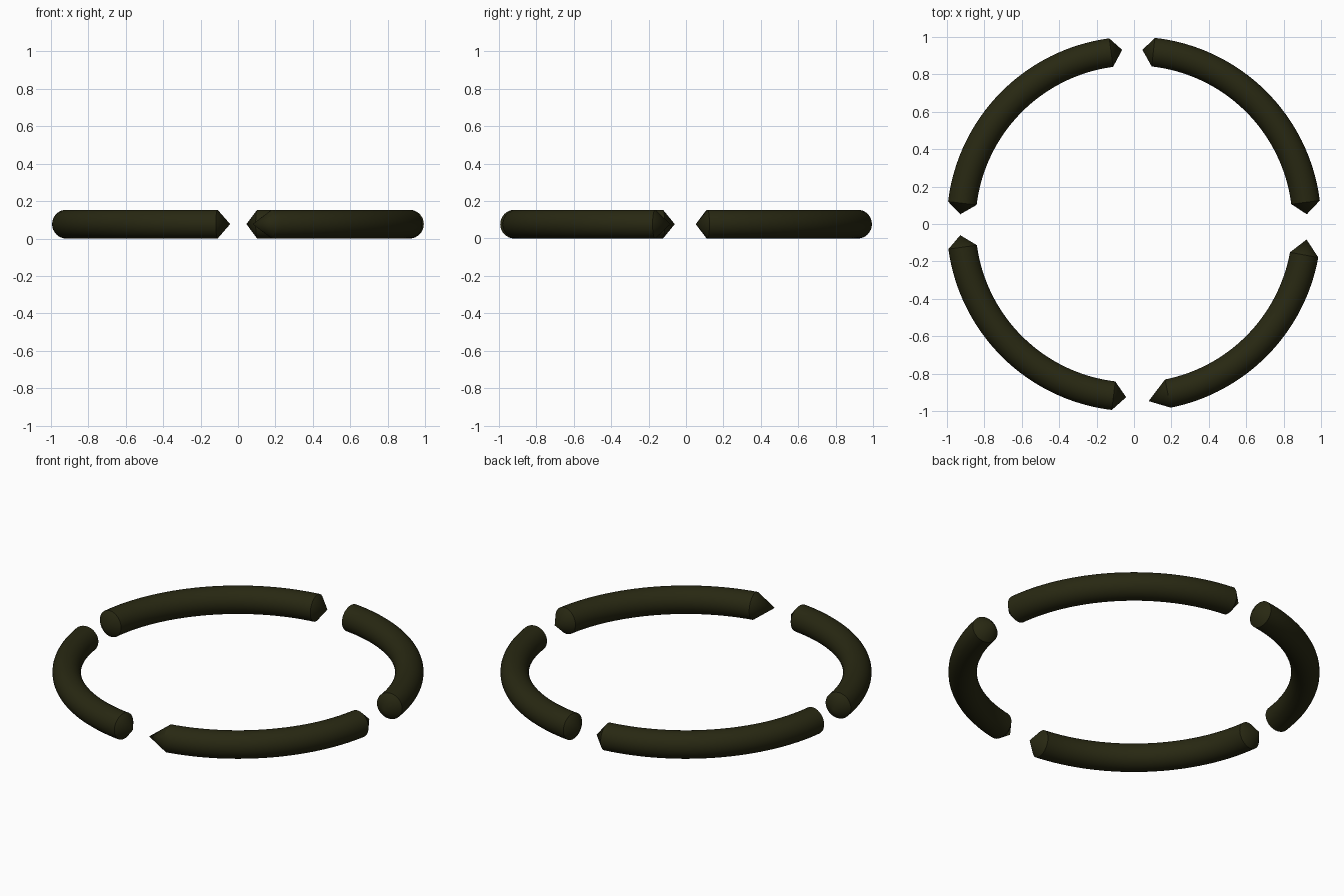
import bpy, bmesh, math
from mathutils import Vector

if "Cube" in bpy.data.objects:
    bpy.data.objects.remove(bpy.data.objects["Cube"])

MAJOR, MINOR = 0.9235, 0.0768   # ring radius, tube radius
SIDES, STEPS = 32, 32

mat = bpy.data.materials.new("dark olive")
mat.diffuse_color = (0.021, 0.021, 0.006, 1)
mat.use_nodes = True
mat.node_tree.nodes["Principled BSDF"].inputs["Base Color"].default_value = mat.diffuse_color


def arc_segment(name, start, end, tip_start, tip_end):
    """Curved round bar from start to end angle (degrees) with pointed ends."""
    bm = bmesh.new()
    rings = []
    for i in range(STEPS + 1):
        a = math.radians(start + (end - start) * i / STEPS)
        ring = []
        for j in range(SIDES):
            t = 2 * math.pi * j / SIDES
            r = MAJOR + MINOR * math.cos(t)
            ring.append(bm.verts.new((r * math.cos(a), r * math.sin(a),
                                      MINOR + MINOR * math.sin(t))))
        rings.append(ring)
    for r0, r1 in zip(rings, rings[1:]):
        for j in range(SIDES):
            k = (j + 1) % SIDES
            bm.faces.new((r0[j], r0[k], r1[k], r1[j]))
    # conical points
    for ring, tip in ((rings[0], tip_start), (rings[-1], tip_end)):
        v = bm.verts.new(Vector((*tip, MINOR)))
        for j in range(SIDES):
            bm.faces.new((ring[j], ring[(j + 1) % SIDES], v))
    bmesh.ops.recalc_face_normals(bm, faces=bm.faces)
    me = bpy.data.meshes.new(name)
    bm.to_mesh(me)
    bm.free()
    me.materials.append(mat)
    ob = bpy.data.objects.new(name, me)
    bpy.context.collection.objects.link(ob)
    bpy.ops.object.select_all(action='DESELECT')
    ob.select_set(True)
    bpy.context.view_layer.objects.active = ob
    bpy.ops.object.shade_smooth_by_angle(angle=math.radians(30))


# four quarter bars of the broken ring
arc_segment("back_right_arc", 7.2, 83.6, (0.923, 0.052), (0.045, 0.93))
arc_segment("back_left_arc", 97.6, 173.1, (-0.063, 0.93), (-0.928, 0.052))
arc_segment("front_left_arc", 187.7, 263.2, (-0.928, -0.06), (-0.042, -0.925))
arc_segment("front_right_arc", 281.3, 349.7, (0.078, -0.946), (0.922, -0.083))
